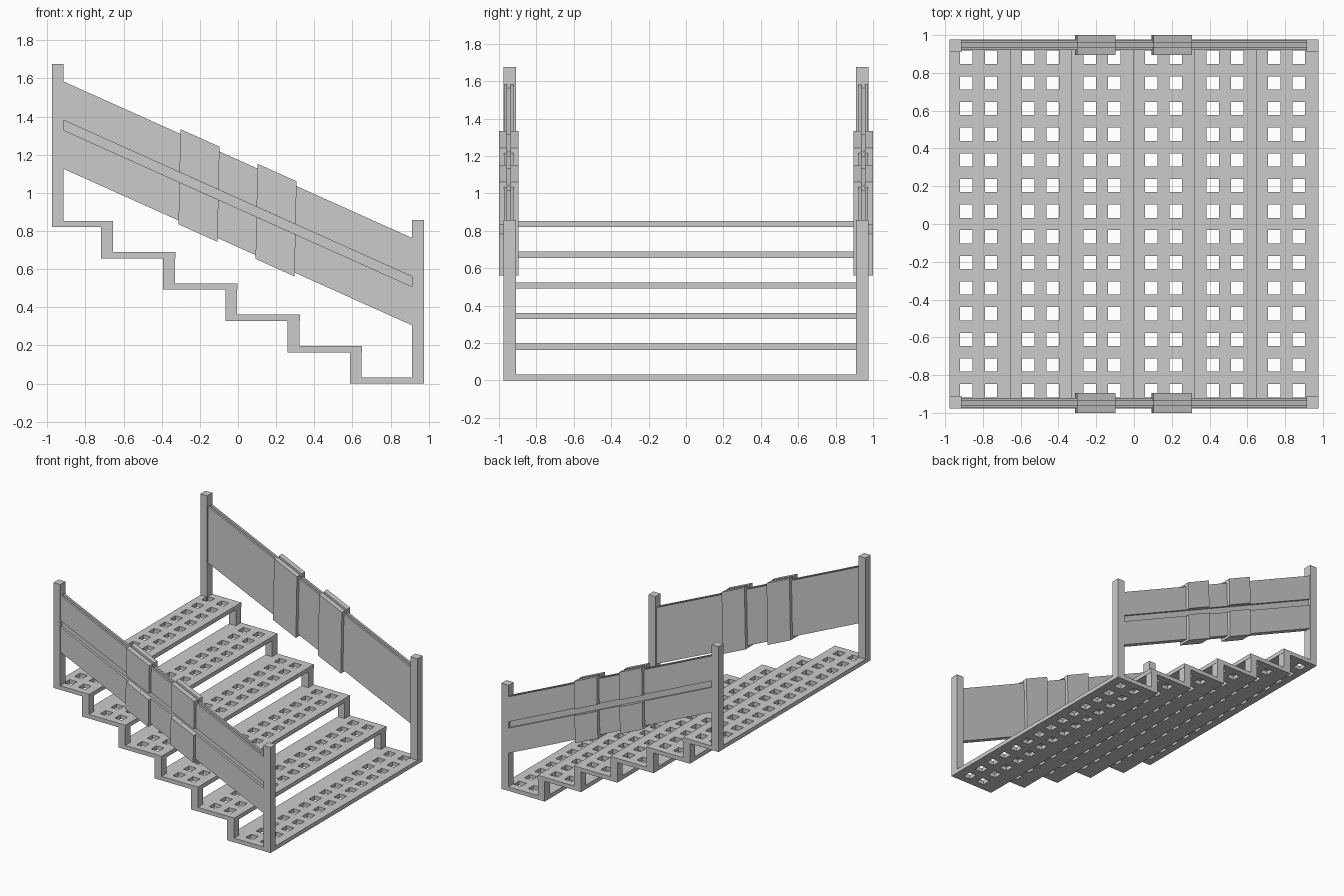
import bpy, bmesh

if "Cube" in bpy.data.objects:
    bpy.data.objects.remove(bpy.data.objects["Cube"])

PITCH_X, PITCH_Z, THICK = -0.326, 0.164, 0.033
SLOPE = -0.449


def make_object(name, bm):
    bmesh.ops.recalc_face_normals(bm, faces=bm.faces)
    me = bpy.data.meshes.new(name)
    bm.to_mesh(me)
    bm.free()
    ob = bpy.data.objects.new(name, me)
    bpy.context.collection.objects.link(ob)
    return ob


def box(name, x, y, z):
    bm = bmesh.new()
    bmesh.ops.create_cube(bm, size=1)
    for v in bm.verts:
        for i, (a, b) in enumerate((x, y, z)):
            v.co[i] = a if v.co[i] < 0 else b
    return make_object(name, bm)


def slanted_prism(name, profile, x0, x1, side, lean=0.0):
    """Sweep a (y, z offset) profile along the handrail slope."""
    bm = bmesh.new()
    rings = []
    for x in (x0, x1):
        z = 0.944 + SLOPE * x
        rings.append([bm.verts.new((x + lean * h, side * y, z + h)) for y, h in profile])
    n = len(profile)
    for i in range(n):
        j = (i + 1) % n
        bm.faces.new((rings[0][i], rings[0][j], rings[1][j], rings[1][i]))
    bm.faces.new(rings[0])
    bm.faces.new(rings[1][::-1])
    return make_object(name, bm)


def slotted_profile(inner, outer, top, bottom):
    # Slab section with a slot along the outer face and one along the top
    floor, gap = 0.955, 0.026
    return [(inner, bottom), (outer, bottom), (outer, -gap), (floor, -gap),
            (floor, gap), (outer, gap), (outer, top), (0.957, top),
            (0.957, top - 0.02), (0.937, top - 0.02), (0.937, top), (inner, top)]


def tread(i):
    # Perforated sheet: a grid with the hole cells left out, then thickened
    dx = PITCH_X * i
    xs = [max(0.586 + dx, -0.976)] + [v + dx for v in (0.71, 0.776, 0.84, 0.906)]
    xs.append(0.976 + dx)
    ys = [-0.976]
    for k in range(14):
        c = (k - 6.5) * 0.1358
        ys += [c - 0.035, c + 0.035]
    ys.append(0.976)
    bm = bmesh.new()
    z = PITCH_Z * i + THICK
    grid = [[bm.verts.new((x, y, z)) for y in ys] for x in xs]
    for a in range(len(xs) - 1):
        for b in range(len(ys) - 1):
            if a % 2 == 0 or b % 2 == 0:
                bm.faces.new((grid[a][b], grid[a + 1][b], grid[a + 1][b + 1], grid[a][b + 1]))
    ob = make_object(f"tread_{i + 1}", bm)
    mod = ob.modifiers.new("thickness", 'SOLIDIFY')
    mod.thickness = THICK
    mod.offset = -1


for i in range(6):
    tread(i)

for side, label in ((-1, "front"), (1, "back")):
    y = sorted((side * 0.91, side * 0.976))
    # Short uprights joining neighbouring treads
    for i in range(5):
        x = 0.586 + PITCH_X * i
        box(f"{label}_riser_post_{i + 1}", (x, x + 0.062), y,
            (PITCH_Z * i, PITCH_Z * (i + 1) + THICK))
    # End posts of the railing
    box(f"{label}_lower_post", (0.912, 0.976), y, (0, 0.857))
    box(f"{label}_upper_post", (-0.976, -0.914), y, (0.82, 1.675))
    # Slanted side panel and its two wrapped bands
    slanted_prism(f"{label}_side_panel", slotted_profile(0.922, 0.973, 0.229, -0.229),
                  -0.916, 0.914, side)
    for k, x in enumerate((-0.307, 0.097)):
        slanted_prism(f"{label}_panel_band_{k + 1}",
                      slotted_profile(0.895, 1.0, 0.252, -0.247), x, x + 0.205, side, 0.02)
